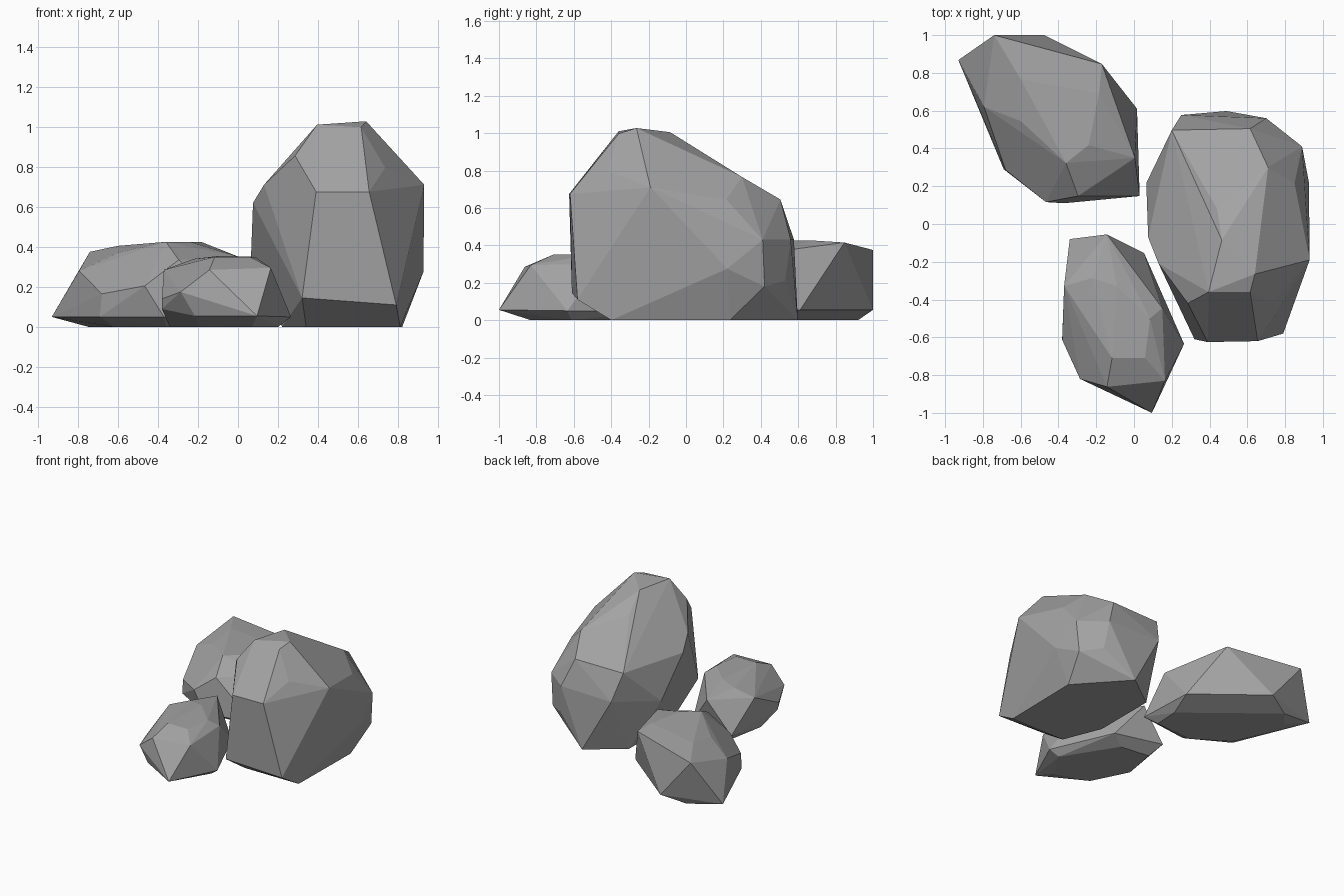
import bpy, bmesh
from math import radians
from mathutils import Vector

stone = bpy.data.materials.new("dark_stone")
stone.diffuse_color = (.37, .37, .37, 1)


def rock(name, corners, dents=()):
    """Flat-faced boulder: the convex hull of its corner points.
    Dents are (corner, drop) pairs, hulled first and then lowered."""
    bm = bmesh.new()
    for c in corners:
        bm.verts.new(c)
    lowered = [(bm.verts.new(c), drop) for c, drop in dents]
    bmesh.ops.convex_hull(bm, input=bm.verts[:])
    for v, drop in lowered:
        v.co -= Vector((0, 0, drop))
    loose = [v for v in bm.verts if not v.link_faces]
    bmesh.ops.delete(bm, geom=loose, context='VERTS')
    # merge nearly coplanar triangles into larger facets
    bmesh.ops.dissolve_limit(bm, angle_limit=radians(4),
                             verts=bm.verts[:], edges=bm.edges[:])
    bmesh.ops.recalc_face_normals(bm, faces=bm.faces[:])
    mesh = bpy.data.meshes.new(name)
    bm.to_mesh(mesh)
    bm.free()
    mesh.materials.append(stone)
    obj = bpy.data.objects.new(name, mesh)
    bpy.context.collection.objects.link(obj)
    return obj


# Tall boulder on the right
rock("large_rock", [
    # crown
    (.395, -.36, 1.01), (.64, -.265, 1.027), (.615, -.36, .997), (.465, -.085, 1.005),
    (.285, -.42, .855), (.735, -.415, .795),
    # shoulders
    (.39, -.625, .675), (.655, -.62, .675), (.93, -.19, .71), (.13, -.21, .71),
    (.075, -.07, .62), (.85, .215, .645), (.615, .505, .645), (.20, .497, .64),
    # sides
    (.25, .577, .43), (.70, .56, .43), (.89, .41, .43), (.926, .22, .275),
    (.73, .53, .21), (.87, .42, .18), (.065, .217, .35), (.79, -.58, .11),
    (.32, -.61, .145),
    # base
    (.82, .235, 0), (.49, .598, 0), (.34, -.40, 0), (.81, -.40, 0),
    (.22, -.10, 0), (.22, .40, 0),
], dents=[((.44, .08, .93), .05), ((.71, .30, .82), .055)])

# Low boulder at the back left
rock("back_rock", [
    # top
    (-.74, 1.0, .375), (-.17, .847, .415), (-.36, .323, .425), (-.24, .418, .425),
    (-.185, .69, .425), (-.60, .767, .405), (.005, .35, .35), (-.60, .545, .37),
    (-.296, .148, .335), (-.794, .62, .28),
    # sides
    (-.93, .868, .05), (-.476, 1.0, .055), (.016, .61, .055), (.03, .148, .06),
    (-.37, .11, .05), (-.466, .116, .205), (-.68, .286, .165), (-.69, .29, .05),
    # base
    (-.65, .92, 0), (-.745, .80, 0), (-.03, .42, 0), (-.04, .22, 0),
    (-.36, .20, 0), (-.62, .37, 0),
])

# Small boulder at the front left
rock("front_rock", [
    # top
    (-.116, -.71, .35), (.058, -.71, .35), (.085, -.50, .35), (-.09, -.33, .355),
    (-.22, -.286, .34), (.15, -.445, .30), (.164, -.83, .295), (-.143, -.862, .285),
    (-.37, -.328, .285), (-.143, -.055, .31),
    # sides
    (.095, -1.0, .055), (.265, -.635, .05), (-.286, -.82, .175), (-.38, -.614, .14),
    (-.34, -.08, .07), (.053, -.153, .05), (-.215, -.82, .055), (-.38, -.60, .09),
    # base
    (.20, -.61, 0), (-.05, -.21, 0), (-.20, -.73, 0), (-.34, -.45, 0),
    (.07, -.83, 0), (-.29, -.18, 0),
])
